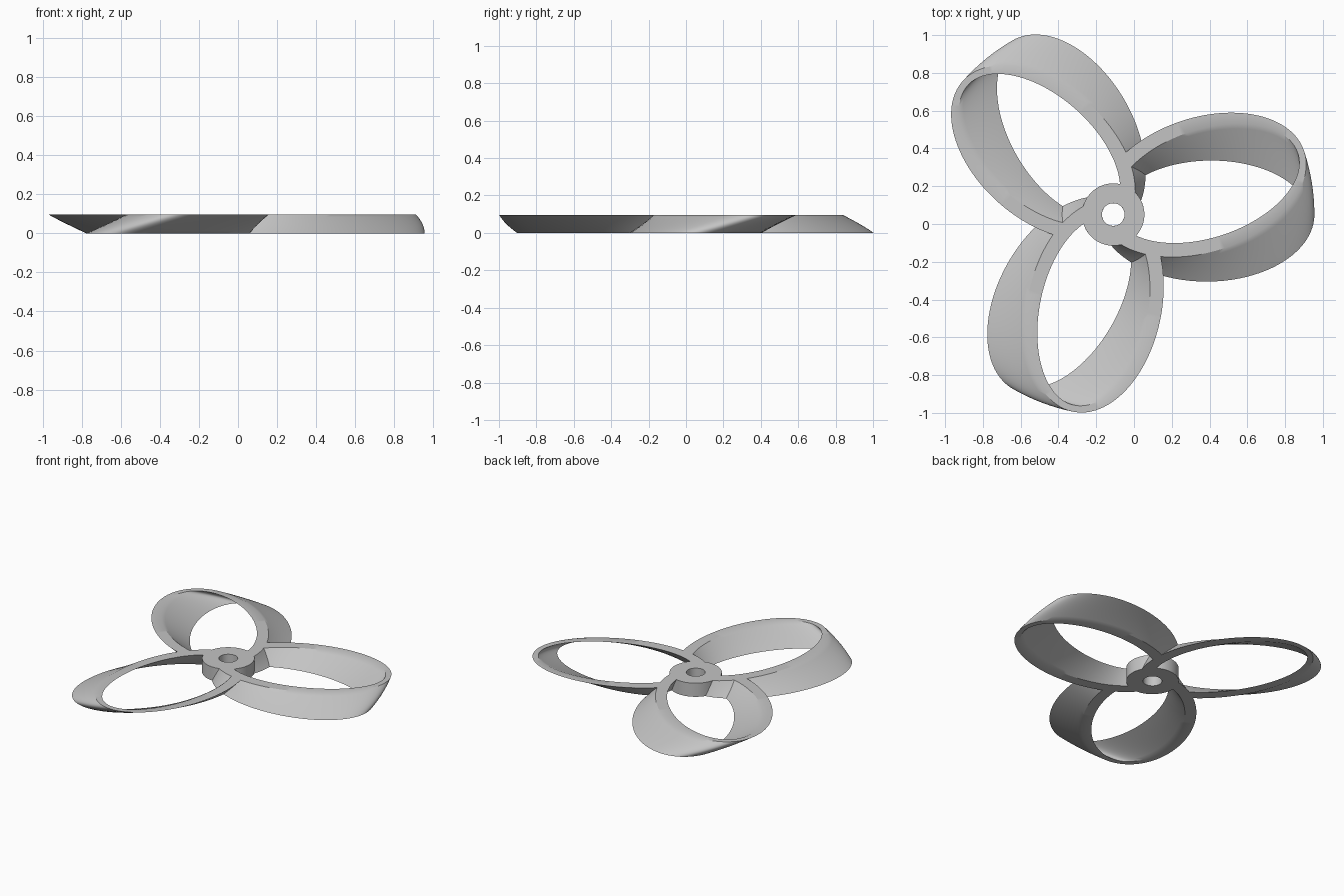
import bpy
import bmesh
from math import sin, cos, pi, tau, atan2, hypot, radians

if "Cube" in bpy.data.objects:
    bpy.data.objects.remove(bpy.data.objects["Cube"], do_unlink=True)

HEIGHT, TWIST, LAYERS = 0.095, radians(18.5), 8
HUB_X, HUB_Y, HUB_R, BORE_R = -0.11, 0.05, 0.165, 0.06
OUTER = (0.495, 0.57, 0.355)   # centre distance, half length, half width
INNER = (0.52, 0.51, 0.286)
THIRD = tau / 3


def rotate(p, a):
    return (p[0] * cos(a) - p[1] * sin(a), p[0] * sin(a) + p[1] * cos(a))


def on(ell, t):
    return (ell[0] + ell[1] * cos(t), ell[2] * sin(t))


def bisect(f, lo, hi):
    sign = f(lo) > 0
    for _ in range(60):
        mid = (lo + hi) / 2
        if (f(mid) > 0) == sign:
            lo = mid
        else:
            hi = mid
    return lo


def arc(f, start, end, n):
    return [f(start + (end - start) * i / n) for i in range(n)]


def circle(r):
    return lambda a: (r * cos(a), r * sin(a))


def outside_next(t):
    """Positive where the inner ellipse lies outside the next blade."""
    x, y = rotate(on(INNER, t), -THIRD)
    return hypot((x - OUTER[0]) / OUTER[1], y / OUTER[2]) - 1


# Rim of one blade, trimmed where it meets its neighbours
def rim_angle(t):
    x, y = on(OUTER, t)
    return atan2(y, x) - pi / 3


rim_end = bisect(rim_angle, 0, pi * 0.99)
rim = arc(lambda t: on(OUTER, t), -rim_end, rim_end, 90)

# Opening of one blade: inner ellipse, next blade's wall, then the hub
t_hub = bisect(lambda t: hypot(*on(INNER, t)) - HUB_R, -pi, -pi / 2)
t_wall = bisect(outside_next, 0, pi)
corner = rotate(on(INNER, t_wall), -THIRD)
s_wall = atan2(corner[1] / OUTER[2], (corner[0] - OUTER[0]) / OUTER[1])
s_hub = bisect(lambda s: hypot(*on(OUTER, s)) - HUB_R, -pi, s_wall)
hub_from = rotate(on(OUTER, s_hub), THIRD)
hub_to = on(INNER, t_hub)
opening = arc(lambda t: on(INNER, t), t_hub, t_wall, 90)
opening += arc(lambda s: rotate(on(OUTER, s), THIRD), s_wall, s_hub, 14)
opening += arc(circle(HUB_R), atan2(hub_from[1], hub_from[0]),
               atan2(hub_to[1], hub_to[0]), 20)

# Full planform: outside outline, three openings and the shaft bore
turns = [k * THIRD for k in range(3)]
loops = [[rotate(p, a) for a in turns for p in rim]]
loops += [[rotate(p, a) for p in opening] for a in turns]
loops.append(arc(circle(BORE_R), 0, tau, 40))

# Twisted extrusion of the planform
bm = bmesh.new()
caps = {0: [], LAYERS: []}
for loop in loops:
    rings = []
    for i in range(LAYERS + 1):
        f = i / LAYERS
        ring = []
        for p in loop:
            x, y = rotate(p, TWIST * f)
            ring.append(bm.verts.new((x + HUB_X, y + HUB_Y, HEIGHT * f)))
        rings.append(ring)
    n = len(loop)
    for low, high in zip(rings, rings[1:]):
        for j in range(n):
            k = (j + 1) % n
            bm.faces.new((low[j], low[k], high[k], high[j]))
    for i in caps:
        caps[i] += [bm.edges.get((rings[i][j], rings[i][(j + 1) % n]))
                    for j in range(n)]
for edges in caps.values():
    bmesh.ops.triangle_fill(bm, use_beauty=True, use_dissolve=False,
                            edges=edges, normal=(0, 0, 1))
bmesh.ops.recalc_face_normals(bm, faces=bm.faces[:])

mesh = bpy.data.meshes.new("rotor")
bm.to_mesh(mesh)
bm.free()
rotor = bpy.data.objects.new("three_blade_rotor", mesh)
bpy.context.collection.objects.link(rotor)

# Plain grey finish
grey = bpy.data.materials.new("light_grey")
grey.use_nodes = True
colour = (0.55, 0.55, 0.55, 1)
grey.diffuse_color = colour
grey.node_tree.nodes["Principled BSDF"].inputs["Base Color"].default_value = colour
mesh.materials.append(grey)

bpy.ops.object.select_all(action="DESELECT")
rotor.select_set(True)
bpy.context.view_layer.objects.active = rotor
bpy.ops.object.shade_smooth_by_angle(angle=radians(30))
